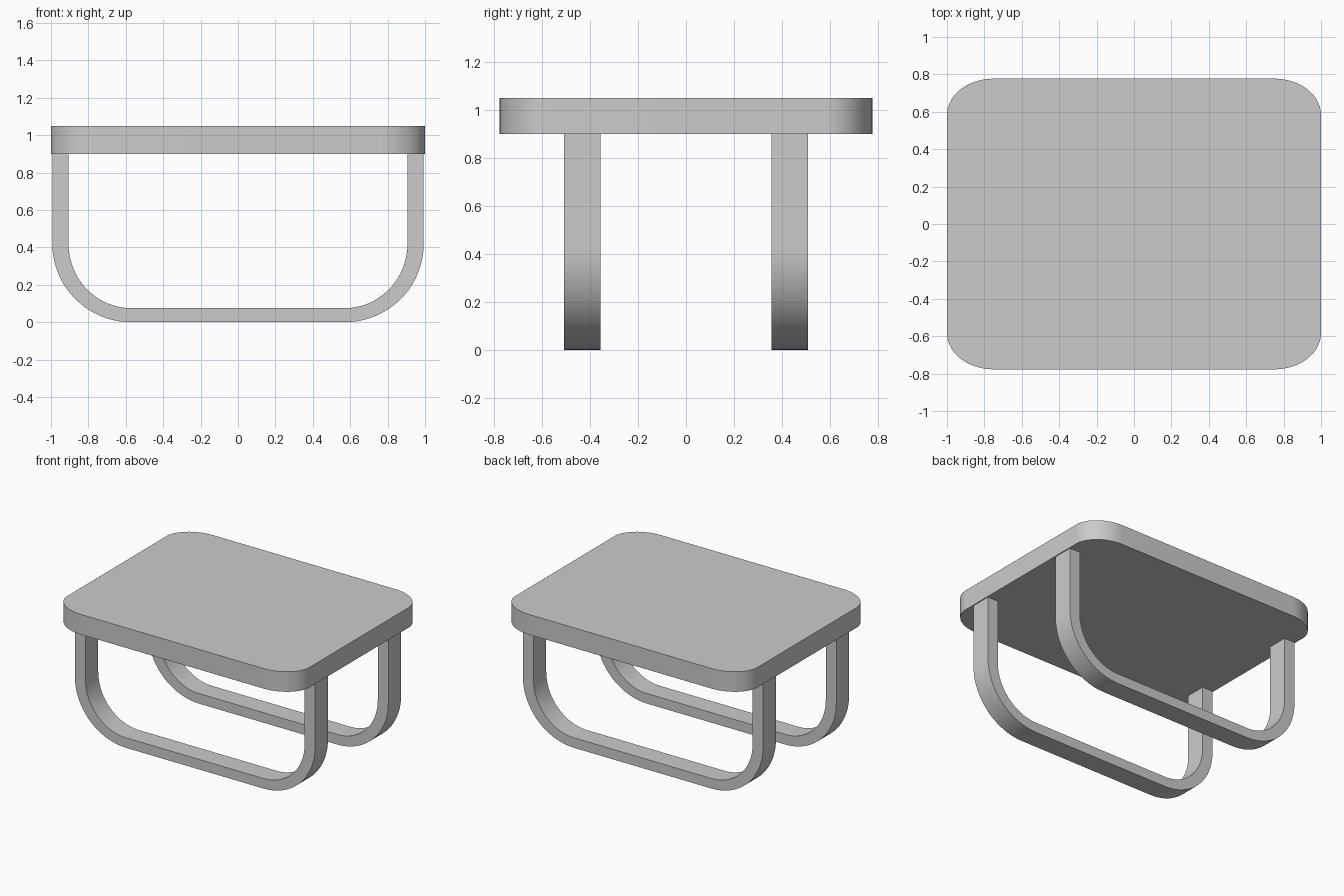
import bpy
import bmesh
from math import sin, cos, pi

if "Cube" in bpy.data.objects:
    bpy.data.objects.remove(bpy.data.objects["Cube"])


def finish(name, bm):
    bmesh.ops.recalc_face_normals(bm, faces=bm.faces)
    mesh = bpy.data.meshes.new(name)
    bm.to_mesh(mesh)
    bm.free()
    obj = bpy.data.objects.new(name, mesh)
    bpy.context.collection.objects.link(obj)
    bpy.ops.object.select_all(action='DESELECT')
    obj.select_set(True)
    bpy.context.view_layer.objects.active = obj
    bpy.ops.object.shade_smooth_by_angle(angle=pi / 6)
    return obj


def corner(cx, cy, rx, ry, start, steps=20):
    """Quarter ellipse, counter-clockwise from the start angle."""
    angles = [start + pi / 2 * i / steps for i in range(steps + 1)]
    return [(cx + rx * cos(a), cy + ry * sin(a)) for a in angles]


def table_top(half_x, half_y, rx, ry, z0, z1):
    bm = bmesh.new()
    signs = [(1, 1), (-1, 1), (-1, -1), (1, -1)]
    outline = []
    for i, (sx, sy) in enumerate(signs):
        outline += corner(sx * (half_x - rx), sy * (half_y - ry), rx, ry, i * pi / 2)
    face = bm.faces.new([bm.verts.new((x, y, z0)) for x, y in outline])
    ext = bmesh.ops.extrude_face_region(bm, geom=[face], use_keep_orig=True)
    moved = [v for v in ext["geom"] if isinstance(v, bmesh.types.BMVert)]
    bmesh.ops.translate(bm, verts=moved, vec=(0, 0, z1 - z0))
    return finish("table_top", bm)


def u_path(half_x, bottom, top, cx, cz):
    """Open U outline with rounded lower corners."""
    rx, rz = half_x - cx, cz - bottom
    return ([(-half_x, top)] + corner(-cx, cz, rx, rz, pi)
            + corner(cx, cz, rx, rz, 1.5 * pi) + [(half_x, top)])


def leg_loop(name, y0, y1):
    bm = bmesh.new()
    outer = u_path(0.993, 0.0, 0.90, 0.57, 0.42)
    inner = u_path(0.906, 0.075, 0.90, 0.57, 0.42)
    rings = [[bm.verts.new(p) for p in ((ox, y0, oz), (ox, y1, oz),
                                        (ix, y1, iz), (ix, y0, iz))]
             for (ox, oz), (ix, iz) in zip(outer, inner)]
    for a, b in zip(rings, rings[1:]):
        for i in range(4):
            j = (i + 1) % 4
            bm.faces.new((a[i], a[j], b[j], b[i]))
    bm.faces.new(rings[0])
    bm.faces.new(rings[-1])
    return finish(name, bm)


# Rounded slab
table_top(1.0, 0.777, 0.25, 0.195, 0.90, 1.05)

# Two bent flat-bar leg loops
leg_loop("front_leg_loop", -0.508, -0.356)
leg_loop("back_leg_loop", 0.356, 0.508)
